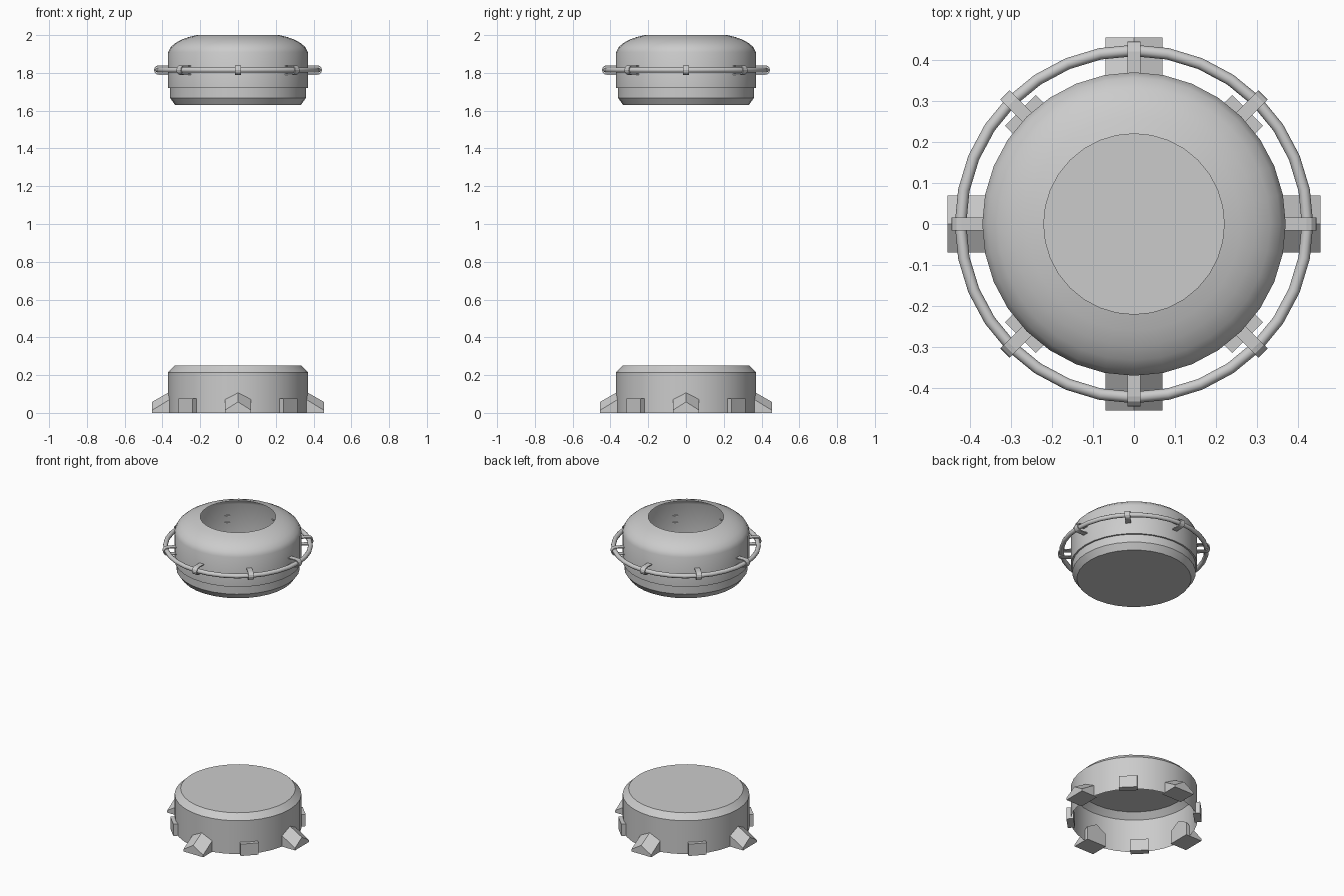
import bpy, bmesh
from math import sin, cos, pi, radians

if "Cube" in bpy.data.objects:
    bpy.data.objects.remove(bpy.data.objects["Cube"])

SEG = 32


def finish(name, bm, smooth=True):
    bmesh.ops.recalc_face_normals(bm, faces=bm.faces)
    me = bpy.data.meshes.new(name)
    bm.to_mesh(me)
    bm.free()
    ob = bpy.data.objects.new(name, me)
    bpy.context.collection.objects.link(ob)
    if smooth:
        bpy.ops.object.select_all(action='DESELECT')
        ob.select_set(True)
        bpy.context.view_layer.objects.active = ob
        bpy.ops.object.shade_smooth_by_angle(angle=radians(30))
    return ob


def lathe(name, profile, cap=None):
    """Revolve (r, z) points; cap is the index of a ring to close with a disc."""
    bm = bmesh.new()
    rings = [[bm.verts.new((r * cos(2 * pi * i / SEG), r * sin(2 * pi * i / SEG), z))
              for i in range(SEG)] for r, z in profile]
    for a, b in zip(rings, rings[1:]):
        for i in range(SEG):
            j = (i + 1) % SEG
            bm.faces.new((a[i], a[j], b[j], b[i]))
    if cap is not None:
        bm.faces.new(rings[cap])
    return finish(name, bm)


def prism(name, a, b, angle):
    """Join two matching outlines of points, close both ends, turn about z."""
    bm = bmesh.new()
    va = [bm.verts.new(p) for p in a]
    vb = [bm.verts.new(p) for p in b]
    n = len(va)
    for i in range(n):
        j = (i + 1) % n
        bm.faces.new((va[i], va[j], vb[j], vb[i]))
    bm.faces.new(va)
    bm.faces.new(vb)
    ob = finish(name, bm, False)
    ob.rotation_euler.z = angle
    return ob


# Base: hollow drum, open below, chamfered lid
lathe("base_drum", [(0.37, 0), (0.37, 0.215), (0.335, 0.25)], cap=2)

# Upper cap: closed floor, stepped collar, rounded shoulder, open top
lathe("upper_cap", [(0.333, 1.63), (0.36, 1.668), (0.36, 1.72), (0.37, 1.72), (0.37, 1.91),
                    (0.357, 1.936), (0.332, 1.958), (0.297, 1.977), (0.26, 1.99), (0.22, 2.0)], cap=0)

# Guard ring around the cap
bpy.ops.mesh.primitive_torus_add(location=(0, 0, 1.815), major_radius=0.423, minor_radius=0.014,
                                 major_segments=SEG, minor_segments=10)
ring = bpy.context.object
ring.name = "guard_ring"
bpy.ops.object.shade_smooth_by_angle(angle=radians(40))


def strap_side(h, tip):
    """U outline of a strap half: inner end, rounded nose, inner end."""
    nose = [(tip - h + h * cos(t), h * sin(t)) for t in [radians(90 - 30 * k) for k in range(7)]]
    return [(0.362, h)] + nose + [(0.362, -h)]


# Straps that loop round the ring
outline = strap_side(0.025, 0.445) + strap_side(0.019, 0.439)[::-1]
for k in range(8):
    prism(f"ring_strap_{k}", [(r, -0.016, 1.815 + z) for r, z in outline],
          [(r, 0.016, 1.815 + z) for r, z in outline], k * pi / 4)

# Feet: four sloping gabled feet, four small blocks between them
for k in range(4):
    w = 0.07

    def gable(r, eave, ridge):
        return [(r, -w, 0), (r, w, 0), (r, w, eave), (r, 0, ridge), (r, -w, eave)]
    prism(f"gabled_foot_{k}", gable(0.34, 0.084, 0.124), gable(0.455, 0.014, 0.058), k * pi / 2)

    def block(r):
        return [(r, -0.053, 0), (r, 0.053, 0), (r, 0.053, 0.076), (r, -0.053, 0.076)]
    prism(f"block_foot_{k}", block(0.35), block(0.392), k * pi / 2 + pi / 4)
